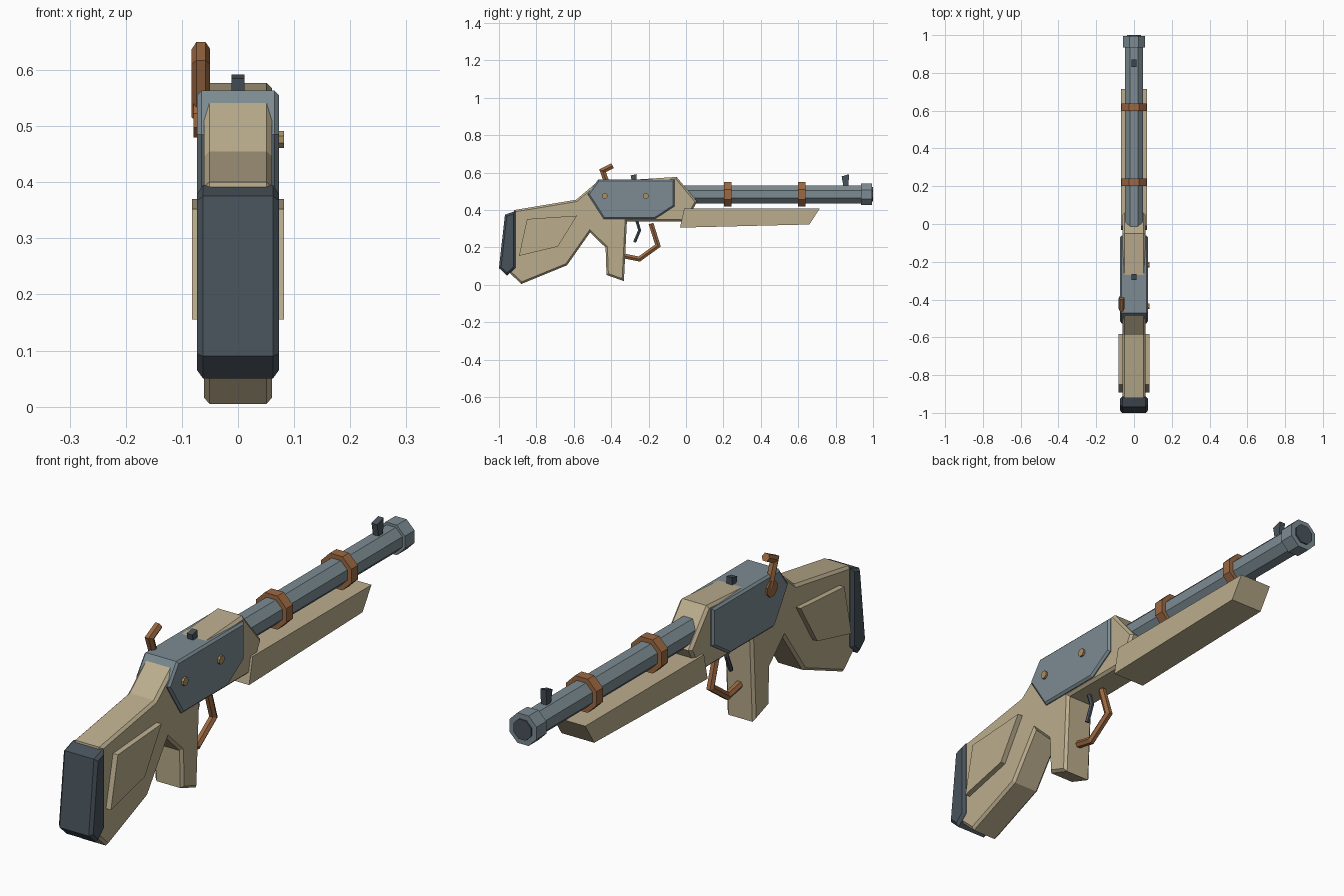
import bpy, bmesh, math
from mathutils import Vector, Matrix

if "Cube" in bpy.data.objects:
    bpy.data.objects.remove(bpy.data.objects["Cube"])


def material(name, rgb):
    m = bpy.data.materials.new(name)
    m.diffuse_color = (*rgb, 1)
    m.use_nodes = True
    m.node_tree.nodes["Principled BSDF"].inputs["Base Color"].default_value = m.diffuse_color
    return m


WOOD = material("pale_wood", (0.50, 0.42, 0.27))
STEEL = material("blue_steel", (0.20, 0.26, 0.29))
DARK = material("dark_steel", (0.065, 0.085, 0.105))
COPPER = material("copper", (0.33, 0.14, 0.055))
BRASS = material("brass", (0.40, 0.28, 0.12))


def finish(name, bm, mat):
    bmesh.ops.recalc_face_normals(bm, faces=bm.faces)
    me = bpy.data.meshes.new(name)
    bm.to_mesh(me)
    bm.free()
    me.materials.append(mat)
    ob = bpy.data.objects.new(name, me)
    bpy.context.collection.objects.link(ob)
    return ob


def plate(name, pts, x0, x1, mat, bevel=0):
    """Side profile of (y, z) points extruded from x0 to x1, outline edges chamfered."""
    bm = bmesh.new()
    a = [bm.verts.new((x0, y, z)) for y, z in pts]
    b = [bm.verts.new((x1, y, z)) for y, z in pts]
    caps = [bm.faces.new(a), bm.faces.new(b[::-1])]
    n = len(pts)
    for i in range(n):
        j = (i + 1) % n
        bm.faces.new((a[j], a[i], b[i], b[j]))
    bmesh.ops.recalc_face_normals(bm, faces=bm.faces)
    if bevel:
        edges = list({e for f in caps for e in f.edges})
        bmesh.ops.bevel(bm, geom=edges, offset=bevel, segments=1, affect='EDGES')
    return finish(name, bm, mat)


def tube(name, rings, mat, centre=(0, 0, 0), axis='Y', sides=8):
    """Faceted solid through (position, flat radius) rings along an axis."""
    bm = bmesh.new()
    loops = []
    for p, r in rings:
        loop = []
        for k in range(sides):
            t = (k + 0.5) * 2 * math.pi / sides
            u, v = (f(t) * r / math.cos(math.pi / sides) for f in (math.cos, math.sin))
            co = Vector((u, p, v) if axis == 'Y' else (p, u, v))
            loop.append(bm.verts.new(co + Vector(centre)))
        loops.append(loop)
    for a, b in zip(loops, loops[1:]):
        for k in range(sides):
            j = (k + 1) % sides
            bm.faces.new((a[k], a[j], b[j], b[k]))
    bm.faces.new(loops[0])
    bm.faces.new(loops[-1])
    return finish(name, bm, mat)


def rod(name, path, r, x, mat, sides=6):
    """Bent rod following (y, z) points, mitred at the bends."""
    bm = bmesh.new()
    P = [Vector((x, y, z)) for y, z in path]
    loops = []
    for i, p in enumerate(P):
        d0 = (p - P[max(i - 1, 0)]).normalized()
        d1 = (P[min(i + 1, len(P) - 1)] - p).normalized()
        d = (d0 + d1).normalized()
        side = Vector((1, 0, 0))
        mitre = 1 / max(0.5, d.dot(d1 if d1.length else d0))
        up = d.cross(side) * mitre
        loops.append([bm.verts.new(p + r * (math.cos(t) * side + math.sin(t) * up))
                      for t in (2 * math.pi * k / sides for k in range(sides))])
    for a, b in zip(loops, loops[1:]):
        for k in range(sides):
            j = (k + 1) % sides
            bm.faces.new((a[k], a[j], b[j], b[k]))
    bm.faces.new(loops[0])
    bm.faces.new(loops[-1])
    return finish(name, bm, mat)


# Stock with pistol grip and nose
plate("stock", [(-0.92, 0.40), (-0.588, 0.455), (-0.475, 0.55), (-0.05, 0.577),
                (0.06, 0.445), (0.0, 0.34), (-0.316, 0.34), (-0.332, 0.02),
                (-0.425, 0.053), (-0.43, 0.20), (-0.513, 0.28), (-0.636, 0.105),
                (-0.88, 0.005), (-0.95, 0.07)], -0.061, 0.061, WOOD, 0.01)

# Butt pad
plate("butt_pad", [(-0.968, 0.375), (-0.912, 0.395), (-0.912, 0.09),
                   (-0.957, 0.05), (-1.0, 0.09)], -0.073, 0.073, DARK, 0.011)

# Raised cheek panels on both sides
for s, side in ((1, "right"), (-1, "left")):
    plate("cheek_panel_" + side, [(-0.85, 0.352), (-0.583, 0.37), (-0.685, 0.205),
                                  (-0.893, 0.155)], s * 0.058, s * 0.082, WOOD)

# Receiver
plate("receiver", [(-0.47, 0.563), (-0.062, 0.563), (-0.062, 0.42), (-0.166, 0.352),
                   (-0.44, 0.352), (-0.526, 0.485)], -0.073, 0.073, STEEL, 0.008)

# Receiver pins, right side
for i, y in enumerate((-0.435, -0.215)):
    tube(f"receiver_pin_{i + 1}", [(0.068, 0.015), (0.082, 0.015)], BRASS,
         (0, y, 0.476), 'X')

# Barrel, muzzle collar and bore
BZ = 0.484
tube("barrel", [(-0.03, 0.048), (0.95, 0.048)], STEEL, (0, 0, BZ))
tube("muzzle_collar", [(0.935, 0.058), (0.995, 0.058)], STEEL, (0, 0, BZ))
tube("muzzle_bore", [(0.98, 0.038), (1.0, 0.038)], DARK, (0, 0, BZ))

# Barrel bands
for i, y in enumerate((0.222, 0.619)):
    tube(f"barrel_band_{i + 1}", [(y - 0.02, 0.065), (y + 0.02, 0.065)], COPPER, (0, 0, BZ))

# Fore-end
plate("fore_end", [(-0.032, 0.306), (-0.01, 0.408), (0.715, 0.408), (0.66, 0.323)],
      -0.07, 0.07, WOOD)

# Sights
plate("front_sight", [(0.842, 0.525), (0.832, 0.58), (0.872, 0.592), (0.868, 0.525)],
      -0.012, 0.012, DARK)
plate("rear_sight", [(-0.29, 0.555), (-0.296, 0.585), (-0.264, 0.592), (-0.266, 0.555)],
      -0.012, 0.012, DARK)

# Trigger and guard
rod("trigger", [(-0.268, 0.36), (-0.248, 0.292), (-0.275, 0.228)], 0.009, 0, DARK)
rod("trigger_guard", [(-0.187, 0.328), (-0.15, 0.21), (-0.25, 0.138), (-0.335, 0.155)],
    0.015, 0, COPPER)

# Bolt handle and pivot, left side
tube("bolt_pivot", [(-0.079, 0.03), (-0.065, 0.03)], COPPER, (0, -0.415, 0.51), 'X')
rod("bolt_handle", [(-0.412, 0.515), (-0.446, 0.61), (-0.392, 0.637)], 0.0165, -0.066, COPPER)
